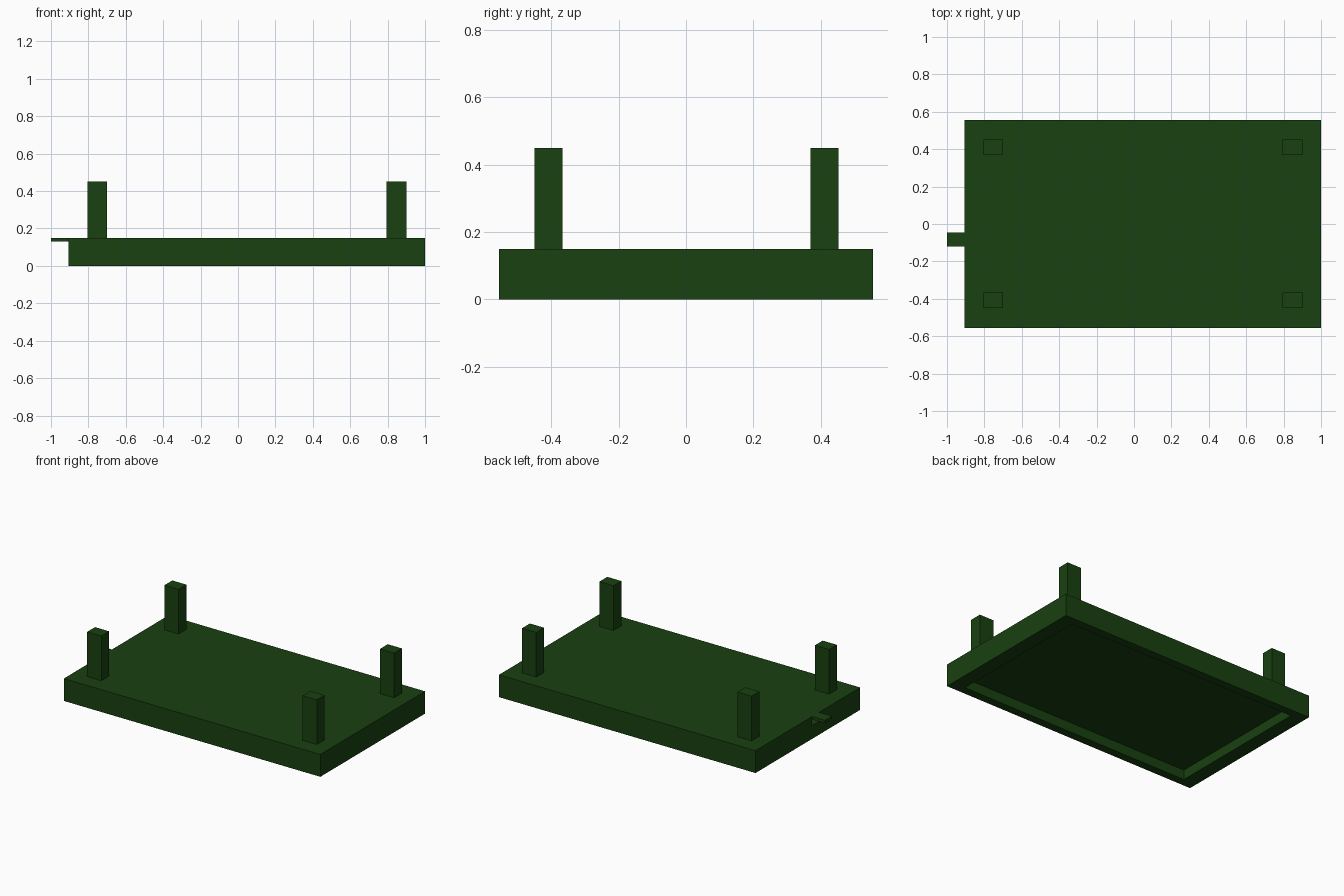
import bpy, bmesh

if "Cube" in bpy.data.objects:
    bpy.data.objects.remove(bpy.data.objects["Cube"])

green = bpy.data.materials.new("dark_green")
green.diffuse_color = (0.009, 0.052, 0.005, 1)
green.use_nodes = True
green.node_tree.nodes["Principled BSDF"].inputs["Base Color"].default_value = green.diffuse_color


def box(name, lo, hi, recess=None):
    """Axis-aligned box; recess = (scale, depth) sinks a pocket into the underside."""
    bm = bmesh.new()
    bmesh.ops.create_cube(bm, size=1)
    for v in bm.verts:
        v.co = [l + (c + 0.5) * (h - l) for l, h, c in zip(lo, hi, v.co)]
    if recess:
        bm.normal_update()
        scale, depth = recess
        bottom = min(bm.faces, key=lambda f: f.calc_center_median().z)
        mid = bottom.calc_center_median()
        for s, dz in ((scale, 0), (1, depth)):
            bottom = bmesh.ops.extrude_discrete_faces(bm, faces=[bottom])["faces"][0]
            for v in bottom.verts:
                v.co.x = mid.x + (v.co.x - mid.x) * s
                v.co.y = mid.y + (v.co.y - mid.y) * s
                v.co.z += dz
    bmesh.ops.recalc_face_normals(bm, faces=bm.faces)
    me = bpy.data.meshes.new(name)
    bm.to_mesh(me)
    bm.free()
    me.materials.append(green)
    ob = bpy.data.objects.new(name, me)
    bpy.context.collection.objects.link(ob)
    return ob


# Slab with a shallow recess underneath
slab = box("slab", (-0.905, -0.555, 0), (1, 0.555, 0.15), recess=(0.9, 0.065))

# Small slot in the left edge, below the tab
slot = box("slot_cutter", (-0.95, -0.12, 0.09), (-0.835, -0.045, 0.13))
slot.hide_render = True
slot.hide_viewport = True
cut = slab.modifiers.new("slot", "BOOLEAN")
cut.operation = "DIFFERENCE"
cut.solver = "EXACT"
cut.object = slot

# Thin tab sticking out of the left edge
box("tab", (-1, -0.12, 0.13), (-0.905, -0.045, 0.15))

# Four corner posts
for side, x in (("left", -0.805), ("right", 0.795)):
    for end, y in (("front", -0.45), ("back", 0.37)):
        box(f"{end}_{side}_post", (x, y, 0.15), (x + 0.105, y + 0.083, 0.45))
